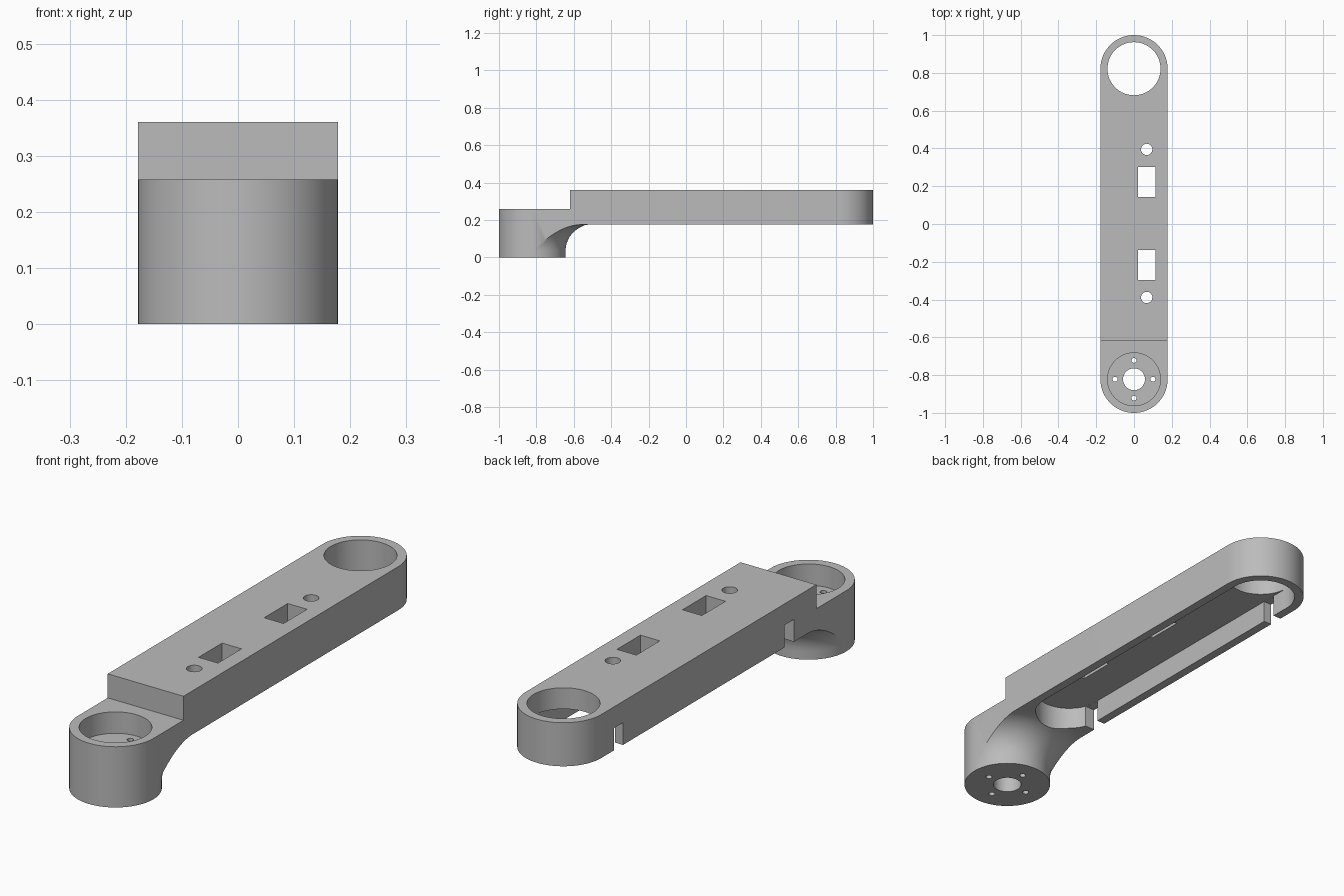
import bpy, bmesh, math

if "Cube" in bpy.data.objects:
    bpy.data.objects.remove(bpy.data.objects["Cube"])

W, R, YE = 0.178, 0.14, 0.822      # half width, bore radius, end centre distance
TOP, UNDER, CEIL = 0.36, 0.175, 0.27


def finish(name, bm):
    bmesh.ops.recalc_face_normals(bm, faces=bm.faces)
    me = bpy.data.meshes.new(name)
    bm.to_mesh(me)
    bm.free()
    ob = bpy.data.objects.new(name, me)
    bpy.context.collection.objects.link(ob)
    return ob


def prism(name, pts, z0, z1):
    """Extrude an outline in the ground plane from z0 to z1."""
    bm = bmesh.new()
    face = bm.faces.new([bm.verts.new((x, y, z0)) for x, y in pts])
    ext = bmesh.ops.extrude_face_region(bm, geom=[face])["geom"]
    for v in ext:
        if isinstance(v, bmesh.types.BMVert):
            v.co.z = z1
    return finish(name, bm)


def box(name, x0, x1, y0, y1, z0, z1):
    return prism(name, [(x0, y0), (x1, y0), (x1, y1), (x0, y1)], z0, z1)


def arc(cy, r, a0, a1, n, cx=0.0):
    return [(cx + r * math.cos(math.radians(a0 + (a1 - a0) * i / n)),
             cy + r * math.sin(math.radians(a0 + (a1 - a0) * i / n))) for i in range(n + 1)]


def slot(name, r, y0, y1, z0, z1, n=40):
    return prism(name, arc(y0, r, 180, 360, n) + arc(y1, r, 0, 180, n), z0, z1)


def disc(name, x, y, r, z0, z1, n=32):
    return prism(name, arc(y, r, 0, 360, n, x)[:-1], z0, z1)


def cut(target, cutter):
    mod = target.modifiers.new("cut", "BOOLEAN")
    mod.operation, mod.solver, mod.object = "DIFFERENCE", "EXACT", cutter
    bpy.context.view_layer.objects.active = target
    bpy.ops.object.modifier_apply(modifier=mod.name)
    bpy.data.objects.remove(cutter)


# Full-height arm with rounded ends, stepped down above the foot
arm = slot("arm_link", W, -YE, YE, 0, TOP)
cut(arm, box("step_cut", -0.3, 0.3, -1.2, -0.62, 0.258, 0.5))

# Round foot flaring into the underside of the arm
F = 0.14
profile = [(W + 0.0003, -0.2)]
profile += [(W + 0.0003 + F * (1 - math.cos(t)), UNDER - F + F * math.sin(t))
            for t in [math.pi / 2 * i / 16 for i in range(17)]]
profile += [(W + F + 0.0003, 0.3)]
bm = bmesh.new()
N = 96
rings = [[bm.verts.new((r * math.cos(2 * math.pi * i / N), -YE + r * math.sin(2 * math.pi * i / N), z))
          for i in range(N)] for r, z in profile]
for a, b in zip(rings, rings[1:]):
    for i in range(N):
        j = (i + 1) % N
        bm.faces.new((a[i], a[j], b[j], b[i]))
bm.faces.new(rings[0])
bm.faces.new(rings[-1])
flare = finish("foot_flare", bm)
under = box("under_cut", -0.4, 0.4, -YE + 0.001, 1.3, -0.1, UNDER)
cut(under, flare)
cut(arm, under)

# Long cavity below and the round bore at the far end
cut(arm, slot("cavity", R, -0.42, YE, -0.1, CEIL))
cut(arm, disc("end_bore", 0, YE, R + 0.0005, 0.1, 0.5, 80))

# Cable notches in the left wall
for y0, y1 in ((-0.47, -0.405), (0.677, 0.738)):
    cut(arm, box("notch", -0.3, -0.08, y0, y1, 0.1, CEIL - 0.0005))

# Foot socket, shaft hole and four screw holes
cut(arm, disc("socket", 0, -YE, R, 0.167, 0.4, 80))
cut(arm, disc("shaft_hole", 0, -YE, 0.058, -0.1, 0.3))
for k in range(4):
    a = k * math.pi / 2
    cut(arm, disc("screw_hole", 0.1 * math.cos(a), -YE + 0.1 * math.sin(a), 0.013, -0.1, 0.3, 20))

# Window and round hole pairs through the top plate
for s in (-1, 1):
    yc = 0.22 * s + 0.003
    cut(arm, box("window", 0.022, 0.113, yc - 0.079, yc + 0.079, 0.2, 0.5))
    cut(arm, disc("round_hole", 0.067, 0.392 * s + 0.003, 0.03, 0.2, 0.5))

# Single grey finish, smooth curves with sharp edges
mat = bpy.data.materials.new("grey")
mat.diffuse_color = (0.5, 0.5, 0.5, 1)
mat.use_nodes = True
mat.node_tree.nodes["Principled BSDF"].inputs["Base Color"].default_value = mat.diffuse_color
arm.data.materials.clear()
arm.data.materials.append(mat)
for p in arm.data.polygons:
    p.material_index = 0
arm.select_set(True)
bpy.context.view_layer.objects.active = arm
bpy.ops.object.shade_smooth_by_angle(angle=math.radians(30))
